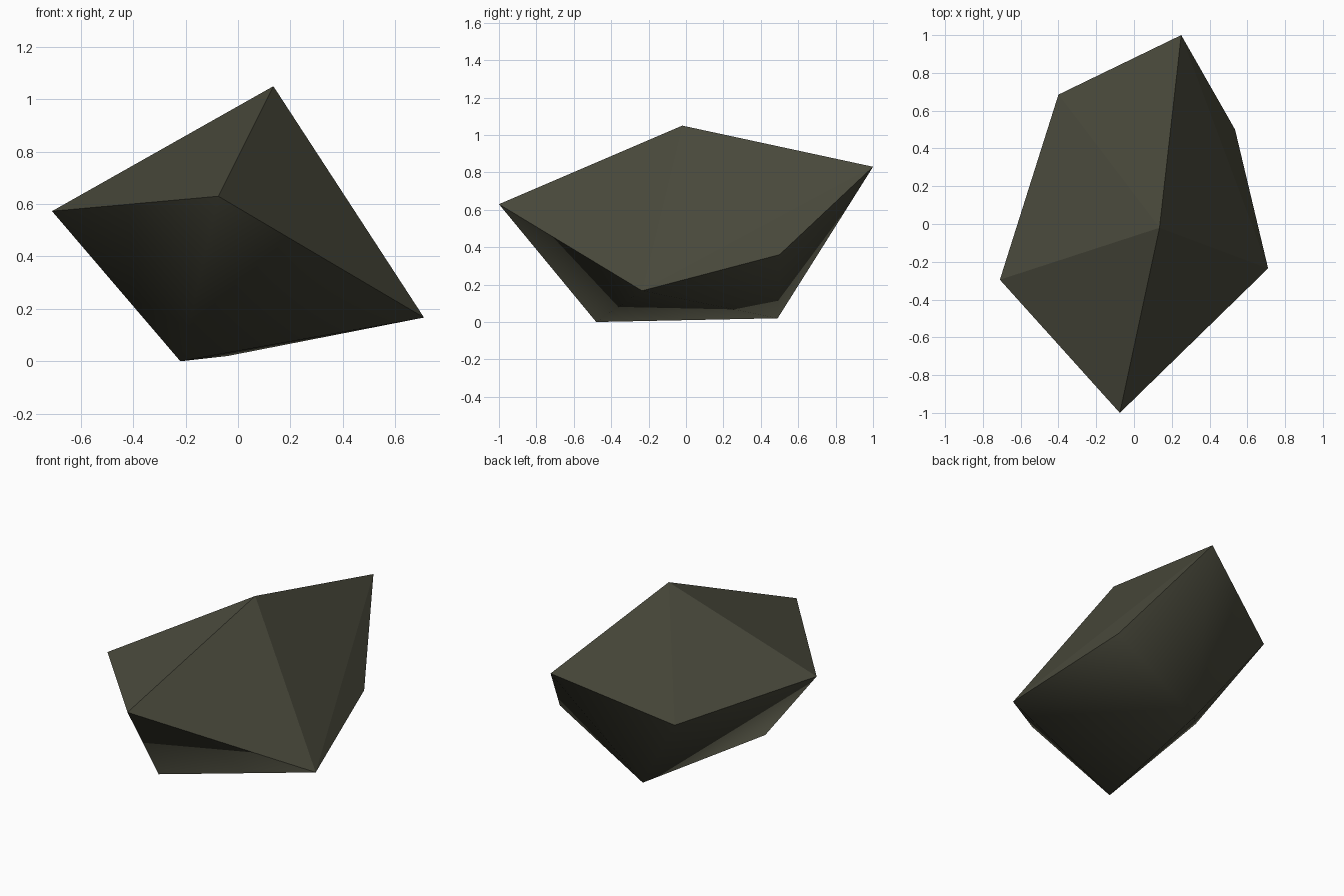
import bpy, bmesh

if "Cube" in bpy.data.objects:
    bpy.data.objects.remove(bpy.data.objects["Cube"])

# Key corners of the boulder: peak, overhanging rim, two-point keel
peak = [(0.135, -0.02, 1.05)]
rim = [(0.25, 1.0, 0.83), (0.535, 0.50, 0.36), (0.71, -0.235, 0.167),
       (-0.075, -1.0, 0.63), (-0.71, -0.295, 0.573), (-0.40, 0.685, 0.555)]
keel = [(-0.22, -0.48, 0.0), (-0.04, 0.49, 0.02)]

# Wrap the corners in a convex shell
bm = bmesh.new()
for p in peak + rim + keel:
    bm.verts.new(p)
bmesh.ops.convex_hull(bm, input=bm.verts[:])
bmesh.ops.recalc_face_normals(bm, faces=bm.faces[:])
bm.normal_update()

# Crisp facets on top, soft shading on the underside
for f in bm.faces:
    f.smooth = f.normal.z < 0
for e in bm.edges:
    e.smooth = all(f.smooth for f in e.link_faces)

mesh = bpy.data.meshes.new("boulder")
bm.to_mesh(mesh)
bm.free()

# Dark olive stone
stone = bpy.data.materials.new("dark olive stone")
stone.diffuse_color = (0.066, 0.066, 0.044, 1.0)
stone.use_nodes = True
stone.node_tree.nodes["Principled BSDF"].inputs["Base Color"].default_value = stone.diffuse_color
mesh.materials.append(stone)

boulder = bpy.data.objects.new("boulder", mesh)
bpy.context.collection.objects.link(boulder)
